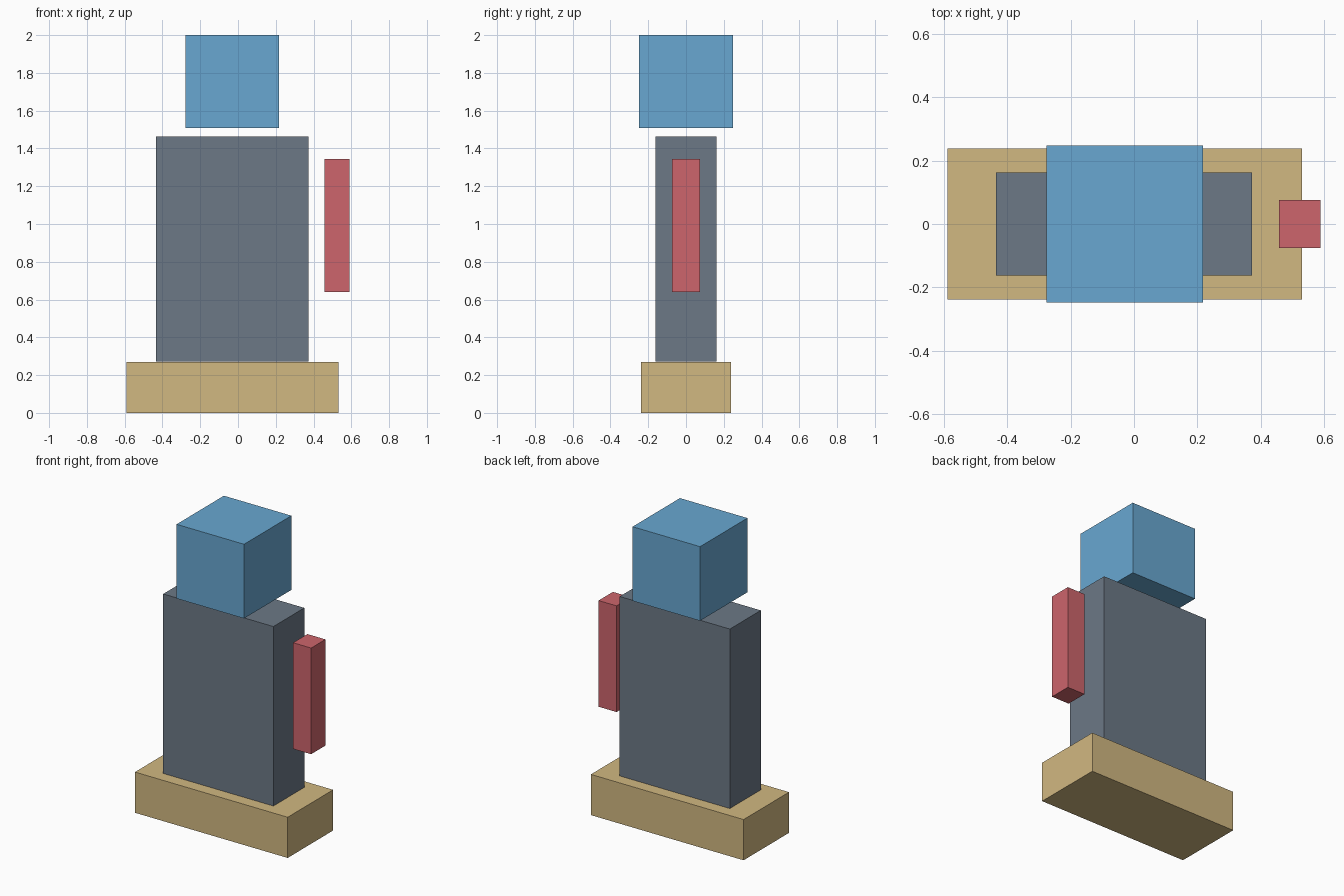
import bpy

if "Cube" in bpy.data.objects:
    bpy.data.objects.remove(bpy.data.objects["Cube"])


def box(name, x, y, z, color):
    """Box from (min, max) in x and z, half depth in y."""
    bpy.ops.mesh.primitive_cube_add(
        size=1, location=((x[0] + x[1]) / 2, 0, (z[0] + z[1]) / 2))
    ob = bpy.context.object
    ob.name = name
    ob.scale = (x[1] - x[0], 2 * y, z[1] - z[0])
    bpy.ops.object.transform_apply(location=False, rotation=False, scale=True)
    mat = bpy.data.materials.new(name + "_color")
    mat.diffuse_color = (*color, 1)
    mat.use_nodes = True
    mat.node_tree.nodes["Principled BSDF"].inputs["Base Color"].default_value = mat.diffuse_color
    ob.data.materials.append(mat)
    return ob


# Base slab
box("base", (-0.589, 0.531), 0.238, (0.0, 0.27), (0.64, 0.48, 0.22))
# Main upright block, just above the base
box("torso", (-0.435, 0.373), 0.162, (0.273, 1.463), (0.15, 0.19, 0.24))
# Floating head cube
box("head", (-0.277, 0.218), 0.248, (1.508, 2.0), (0.14, 0.39, 0.64))
# Single detached arm on the right side
box("arm", (0.457, 0.589), 0.075, (0.641, 1.345), (0.61, 0.13, 0.15))
